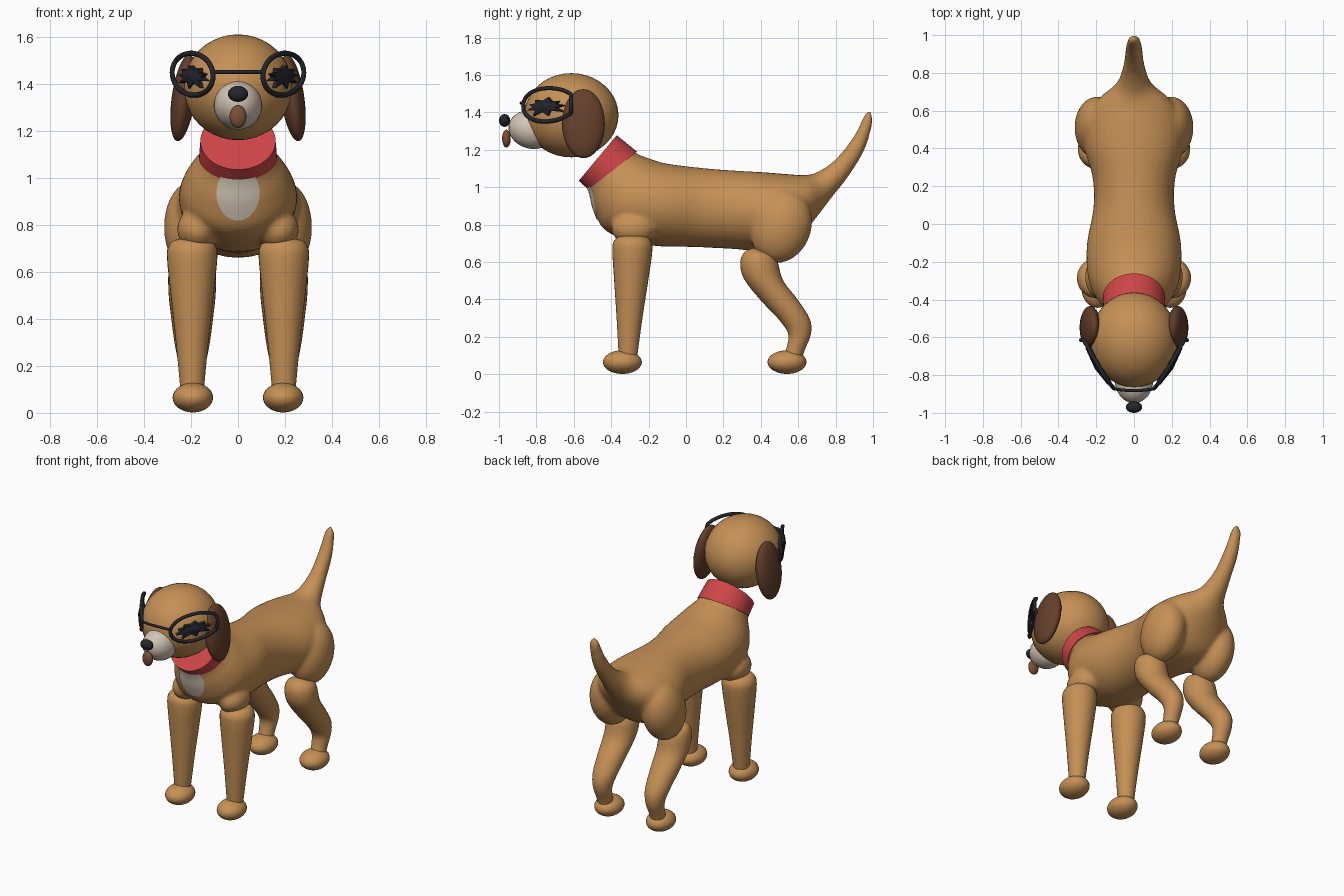
import bpy, bmesh, math, random
from mathutils import Vector, Matrix

if "Cube" in bpy.data.objects:
    bpy.data.objects.remove(bpy.data.objects["Cube"])

random.seed(4)


def material(name, rgb):
    m = bpy.data.materials.new(name)
    m.diffuse_color = (*rgb, 1)
    m.use_nodes = True
    m.node_tree.nodes["Principled BSDF"].inputs["Base Color"].default_value = m.diffuse_color
    return m


TAN = material("tan fur", (0.56, 0.28, 0.092))
BROWN = material("dark brown fur", (0.13, 0.05, 0.024))
CREAM = material("cream fur", (0.64, 0.56, 0.46))
RED = material("red collar", (0.62, 0.06, 0.065))
BLACK = material("soft black", (0.018, 0.019, 0.026))
TONGUE = material("tongue brown", (0.2, 0.08, 0.035))


def finish(name, bm, mat, angle=50):
    bmesh.ops.recalc_face_normals(bm, faces=bm.faces)
    me = bpy.data.meshes.new(name)
    bm.to_mesh(me)
    bm.free()
    me.materials.append(mat)
    ob = bpy.data.objects.new(name, me)
    bpy.context.collection.objects.link(ob)
    activate(ob)
    bpy.ops.object.shade_smooth_by_angle(angle=math.radians(angle))
    return ob


def activate(ob):
    bpy.ops.object.select_all(action='DESELECT')
    ob.select_set(True)
    bpy.context.view_layer.objects.active = ob


def add_ball(bm, centre, radii, rot=None):
    m = Matrix.Translation(centre) @ (rot or Matrix()) @ Matrix.Diagonal((*radii, 1))
    bmesh.ops.create_uvsphere(bm, u_segments=32, v_segments=20, radius=1, matrix=m)


def ball(name, centre, radii, mat, rot=None):
    bm = bmesh.new()
    add_ball(bm, centre, radii, rot)
    return finish(name, bm, mat)


def spline(keys, steps):
    """Smooth interpolation through the key sections."""
    out = []
    for i in range(len(keys) - 1):
        p = [keys[max(0, min(len(keys) - 1, i + k))] for k in (-1, 0, 1, 2)]
        for s in range(steps):
            t = s / steps
            out.append([0.5 * (2 * b + (c - a) * t + (2 * a - 5 * b + 4 * c - d) * t * t
                               + (3 * b - a - 3 * c + d) * t ** 3)
                        for a, b, c, d in zip(*p)])
    return out + [list(keys[-1])]


def add_loft(bm, keys, x=0, steps=4, n=32):
    """Sections: y,z of one edge, y,z of the opposite edge, half width."""
    rings = []
    for ya, za, yb, zb, rx in spline(keys, steps):
        ring = []
        for i in range(n):
            a = 2 * math.pi * i / n
            c = 0.5 + 0.5 * math.cos(a)
            ring.append(bm.verts.new((x + rx * math.sin(a), yb + (ya - yb) * c, zb + (za - zb) * c)))
        rings.append(ring)
    for r0, r1 in zip(rings, rings[1:]):
        for i in range(n):
            bm.faces.new((r0[i], r0[(i + 1) % n], r1[(i + 1) % n], r1[i]))
    bm.faces.new(rings[0])
    bm.faces.new(rings[-1])


def limb(name, x, keys):
    """Leg from (y, z, radius) sections."""
    bm = bmesh.new()
    add_loft(bm, [(y + r, z, y - r, z, r) for y, z, r in keys], x)
    return finish(name, bm, TAN)


# Torso, rump and tail blended into one skin
bm = bmesh.new()
add_loft(bm, [
    (-0.34, 1.25, -0.54, 1.03, 0.145),
    (-0.27, 1.185, -0.515, 0.97, 0.165),
    (-0.20, 1.155, -0.49, 0.87, 0.21),
    (-0.12, 1.13, -0.42, 0.76, 0.245),
    (-0.02, 1.115, -0.20, 0.69, 0.25),
    (0.12, 1.10, 0.05, 0.68, 0.215),
    (0.25, 1.09, 0.25, 0.67, 0.22),
    (0.42, 1.08, 0.40, 0.66, 0.265),
    (0.55, 1.07, 0.57, 0.69, 0.26),
    (0.63, 1.065, 0.69, 0.83, 0.19),
    (0.70, 1.08, 0.775, 0.94, 0.095),
    (0.80, 1.15, 0.87, 1.06, 0.057),
    (0.895, 1.27, 0.955, 1.20, 0.045),
    (0.95, 1.38, 0.997, 1.34, 0.033),
    (0.967, 1.405, 0.995, 1.385, 0.018),
    (0.981, 1.412, 0.989, 1.407, 0.006)])
for s in (-1, 1):
    add_ball(bm, (0.195 * s, 0.51, 0.79), (0.12, 0.16, 0.20), Matrix.Rotation(-0.35, 4, 'X'))
    add_ball(bm, (0.17 * s, -0.28, 0.78), (0.09, 0.12, 0.09))
body = finish("body_and_tail", bm, TAN)
mod = body.modifiers.new("blend", 'REMESH')
mod.mode = 'VOXEL'
mod.voxel_size = 0.013
mod.use_smooth_shade = True
mod = body.modifiers.new("soften", 'SMOOTH')
mod.factor = 0.5
mod.iterations = 8
for name in ("blend", "soften"):
    bpy.ops.object.modifier_apply(modifier=name)
bpy.ops.object.shade_smooth()

# Chest patch laid onto the torso
bm = bmesh.new()
rings = [[bm.verts.new((0.09 * k / 10 * math.sin(i * math.pi / 20), -0.9,
                        0.935 + 0.115 * k / 10 * math.cos(i * math.pi / 20)))
          for i in range(40)] for k in range(1, 11)]
bm.faces.new(rings[0])
for r0, r1 in zip(rings, rings[1:]):
    for i in range(40):
        bm.faces.new((r0[i], r0[(i + 1) % 40], r1[(i + 1) % 40], r1[i]))
patch = finish("chest_patch", bm, CREAM)
mod = patch.modifiers.new("lay", 'SHRINKWRAP')
mod.target = body
mod.wrap_method = 'PROJECT'
mod.use_project_y = True
mod.use_positive_direction = True
mod.use_negative_direction = False
mod.wrap_mode = 'ABOVE_SURFACE'
mod.offset = 0.005
bpy.ops.object.modifier_apply(modifier="lay")
for f in patch.data.polygons:
    if f.normal.y > 0:
        f.flip()

# Collar
bm = bmesh.new()
add_loft(bm, [(-0.37, 1.278, -0.573, 1.035, 0.16), (-0.262, 1.19, -0.523, 0.988, 0.166)], steps=3, n=48)
finish("collar", bm, RED, 40)

# Legs, paws and ears on both sides
for s, side in ((-1, "right"), (1, "left")):
    x = 0.195 * s
    limb(side + "_front_leg", x, [
        (-0.285, 0.742, 0.03), (-0.285, 0.735, 0.075), (-0.286, 0.71, 0.1), (-0.287, 0.66, 0.107),
        (-0.293, 0.5, 0.091), (-0.302, 0.3, 0.069), (-0.31, 0.1, 0.05)])
    bm = bmesh.new()
    add_loft(bm, [
        (0.43, 0.655, 0.36, 0.675, 0.035), (0.465, 0.64, 0.315, 0.655, 0.08),
        (0.49, 0.60, 0.29, 0.60, 0.1), (0.52, 0.50, 0.31, 0.51, 0.1),
        (0.60, 0.395, 0.40, 0.395, 0.088), (0.662, 0.295, 0.49, 0.30, 0.075),
        (0.668, 0.215, 0.545, 0.22, 0.06), (0.635, 0.13, 0.54, 0.15, 0.05),
        (0.615, 0.07, 0.515, 0.08, 0.047)], x)
    finish(side + "_hind_leg", bm, TAN)
    for part, y in (("front", -0.34), ("hind", 0.54)):
        ball(f"{side}_{part}_paw", (0.192 * s, y, 0.065), (0.086, 0.104, 0.063), TAN)
    ball(side + "_ear", (0.232 * s, -0.548, 1.34), (0.05, 0.114, 0.186), BROWN,
         Matrix.Rotation(-0.14 * s, 4, 'Y'))

# Head, muzzle, nose and tongue
ball("head", (0, -0.613, 1.385), (0.232, 0.252, 0.225), TAN)
ball("muzzle", (0, -0.825, 1.308), (0.102, 0.125, 0.102), CREAM, Matrix.Rotation(-0.25, 4, 'X'))
ball("nose", (0, -0.97, 1.357), (0.043, 0.03, 0.034), BLACK)
ball("tongue", (0, -0.96, 1.26), (0.036, 0.023, 0.048), TONGUE)


def wrap(x, z, s):
    """Bend a flat lens coordinate around the side of the face."""
    t = max(0, (x - 0.1) / 0.18)
    return Vector((x * s, min(-0.615, -0.875 + 0.29 * t ** 1.2), z + 0.015 * t))


def wire(name, pts, r, cyclic):
    cu = bpy.data.curves.new(name, 'CURVE')
    cu.dimensions = '3D'
    cu.bevel_depth = r
    cu.bevel_resolution = 3
    cu.use_fill_caps = True
    sp = cu.splines.new('POLY')
    sp.points.add(len(pts) - 1)
    for p, q in zip(sp.points, pts):
        p.co = (*q, 1)
    sp.use_cyclic_u = cyclic
    cu.materials.append(BLACK)
    ob = bpy.data.objects.new(name, cu)
    bpy.context.collection.objects.link(ob)


# Spectacle frames, with a ragged dark eye inside each
spikes = [random.uniform(0.75, 1.1) for _ in range(9)]
for s, side in ((-1, "right"), (1, "left")):
    wire(side + "_lens_frame", [wrap(0.193 + 0.087 * math.cos(a), 1.433 + 0.089 * math.sin(a), s)
                                for a in (i * math.pi / 24 for i in range(48))], 0.011, True)
    bm = bmesh.new()
    rim = []
    for i in range(18):
        a = i * math.pi / 9
        k = spikes[i // 2] if i % 2 == 0 else 0.55
        rim.append(wrap(0.188 + 0.07 * k * math.cos(a), 1.425 + 0.052 * k * math.sin(a), s))
    out = Vector((0.8 * s, -0.6, 0))
    layers = [[bm.verts.new(p + out * d) for p in rim] for d in (-0.012, 0.014)]
    mid = wrap(0.188, 1.425, s)
    hubs = [bm.verts.new(mid + out * d) for d in (-0.018, 0.024)]
    for i in range(18):
        j = (i + 1) % 18
        bm.faces.new((layers[0][i], layers[0][j], layers[1][j], layers[1][i]))
        for layer, hub in zip(layers, hubs):
            bm.faces.new((layer[i], layer[j], hub))
    finish(side + "_eye", bm, BLACK, 30)
wire("spectacle_bridge", [(0.11 * k / 6, -0.882 + 0.01 * (k / 6) ** 2, 1.45) for k in range(-6, 7)],
     0.008, False)
